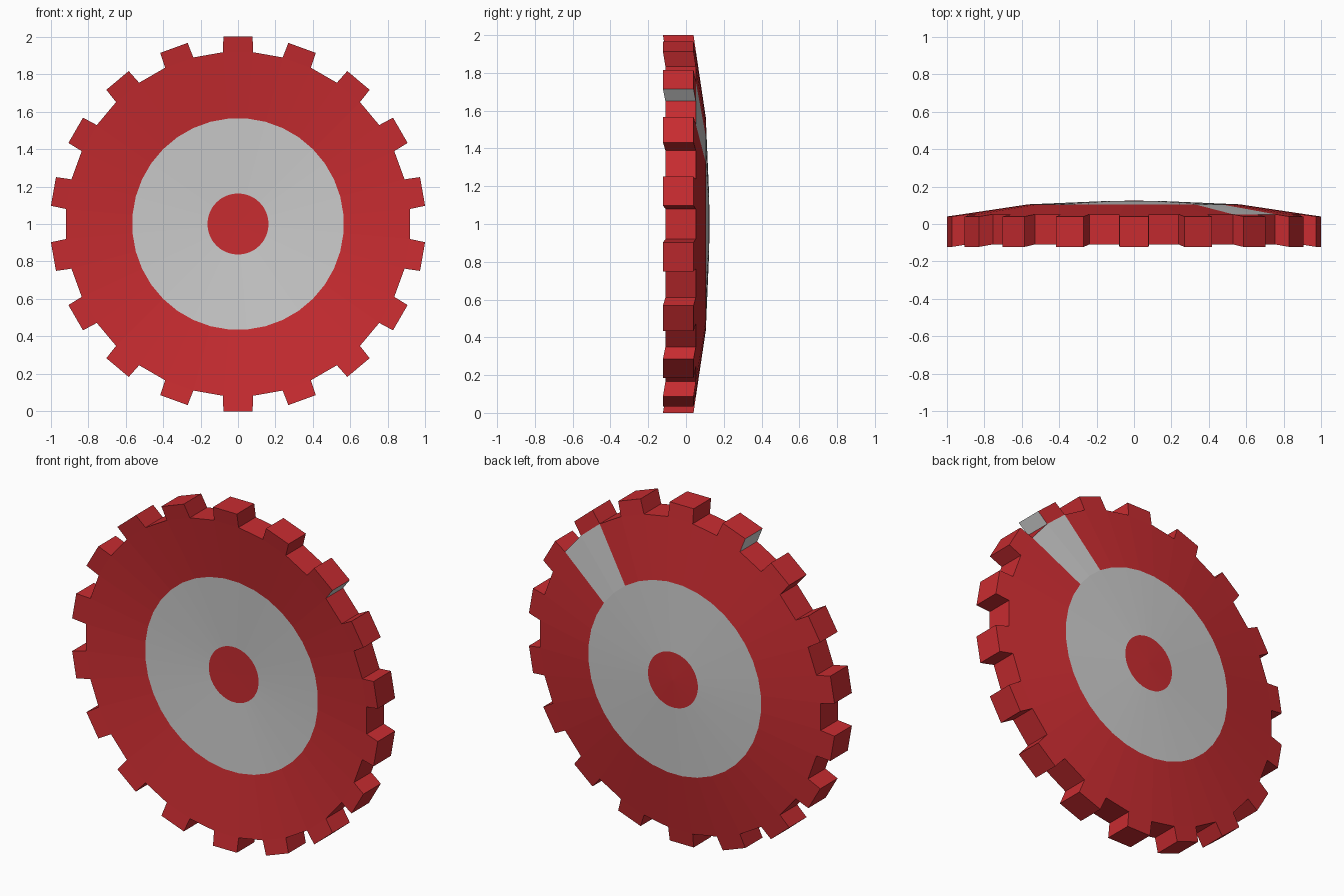
import bpy, bmesh
from math import radians, cos, sin

if "Cube" in bpy.data.objects:
    bpy.data.objects.remove(bpy.data.objects["Cube"])

STEPS = 36                       # 18 teeth + 18 gaps
# radius, front y, back y from the hub outwards to the tooth root
PROFILE = [(0.163, -0.04, 0.122), (0.565, -0.06, 0.105), (0.92, -0.109, 0.052)]
HUB_Y = (-0.038, 0.125)
TIP = (1.0, 0.078, -0.122, 0.04)  # tip radius, half width, front y, back y
RED, GREY = 0, 1

bm = bmesh.new()


def face(verts, mat=RED):
    f = bm.faces.new(verts)
    f.material_index = mat
    return f


def polar(r, deg, y, side=0.0):
    a = radians(deg)
    return bm.verts.new((r * cos(a) - side * sin(a), y, 1 + r * sin(a) + side * cos(a)))


# dished plate: hub, grey ring and outer band on both sides
rims = []
for s in (0, 1):
    rings = [[polar(p[0], 5 + 10 * k, p[1 + s]) for k in range(STEPS)] for p in PROFILE]
    centre = bm.verts.new((0, HUB_Y[s], 1))
    for k in range(STEPS):
        n = (k + 1) % STEPS
        face([centre, rings[0][k], rings[0][n]])
        face([rings[0][k], rings[1][k], rings[1][n], rings[0][n]], GREY)
        # one bare wedge on the back
        bare = s == 1 and k in (3, 4)
        face([rings[1][k], rings[2][k], rings[2][n], rings[1][n]], GREY if bare else RED)
    rims.append(rings[2])

# rim: alternate teeth and gaps
front, back = rims
r, w, yf, yb = TIP
for k in range(STEPS):
    n = (k + 1) % STEPS
    if k % 2:
        face([front[k], front[n], back[n], back[k]])
        continue
    mid = 10 + 10 * k
    f0, f1 = polar(r, mid, yf, -w), polar(r, mid, yf, w)
    b0, b1 = polar(r, mid, yb, -w), polar(r, mid, yb, w)
    face([f0, f1, b1, b0])
    face([front[k], front[n], f1, f0])
    face([back[k], back[n], b1, b0])
    # two bare tooth flanks
    face([front[k], f0, b0, back[k]], GREY if mid == 50 else RED)
    face([front[n], f1, b1, back[n]], GREY if mid == 110 else RED)

bmesh.ops.recalc_face_normals(bm, faces=bm.faces[:])
mesh = bpy.data.meshes.new("toothed_disc")
bm.to_mesh(mesh)
bm.free()

red = bpy.data.materials.new("red_paint")
red.diffuse_color = (0.58, 0.025, 0.03, 1)
red.use_nodes = True
red.node_tree.nodes["Principled BSDF"].inputs["Base Color"].default_value = red.diffuse_color
mesh.materials.append(red)
mesh.materials.append(bpy.data.materials.new("bare_grey"))
disc = bpy.data.objects.new("toothed_disc", mesh)
bpy.context.collection.objects.link(disc)
